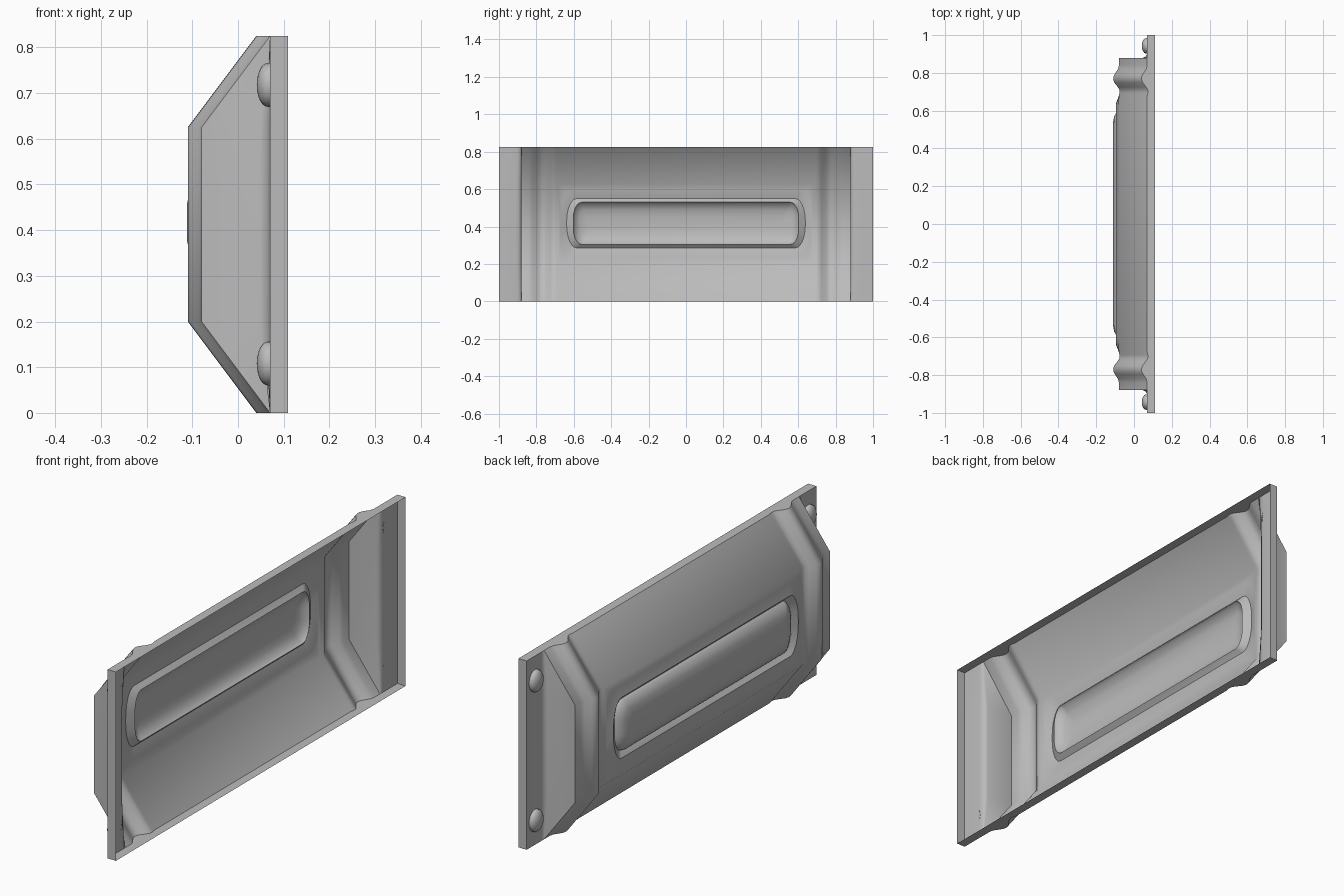
import bpy
import bmesh
from math import cos, sin, pi

cube = bpy.data.objects.get("Cube")
if cube:
    bpy.data.objects.remove(cube, do_unlink=True)

grey = bpy.data.materials.new("plain_grey")
grey.use_nodes = True
colour = (0.5, 0.5, 0.5, 1)
grey.diffuse_color = colour
grey.node_tree.nodes["Principled BSDF"].inputs["Base Color"].default_value = colour

HEIGHT, BASE, RIM = 0.825, 0.07, 0.11
LOW, HIGH, DEPTH = 0.2, 0.625, 0.15
SPAN = 0.68


def finish(bm, name, angle):
    mesh = bpy.data.meshes.new(name)
    bm.to_mesh(mesh)
    bm.free()
    mesh.materials.append(grey)
    obj = bpy.data.objects.new(name, mesh)
    bpy.context.collection.objects.link(obj)
    bpy.ops.object.select_all(action="DESELECT")
    obj.select_set(True)
    bpy.context.view_layer.objects.active = obj
    bpy.ops.object.shade_smooth_by_angle(angle=angle)
    return obj


def rounded_loop(bm, half_y, z0, z1, x, ry, rz, steps=6):
    """Closed loop with elliptical corners, as four corner groups."""
    verts = []
    corners = [(1, z1, 0), (-1, z1, 1), (-1, z0, 2), (1, z0, 3)]
    for side, z, quarter in corners:
        cy = side * (half_y - ry)
        cz = z - rz if z == z1 else z + rz
        for i in range(steps + 1):
            a = (quarter + i / steps) * pi / 2
            verts.append(bm.verts.new((x, cy + ry * cos(a), cz + rz * sin(a))))
    return verts


# Lengthwise profile of one end: y, share of the full depth, extra rib height
half = [(1, 0, 0), (0.91, 0, 0), (0.895, 0.02, 0), (0.885, 0.07, 0),
        (0.88, 0.16, 0), (0.88, 1, 0), (0.84, 1, 0), (0.82, 1, 0.005),
        (0.795, 1, 0.022), (0.78, 1, 0.029), (0.765, 1, 0.03),
        (0.75, 1, 0.025), (0.725, 1, 0.006), (0.71, 1, -0.003),
        (0.695, 1, -0.004), (SPAN, 1, 0)]
profile = [(-y, s, r) for y, s, r in half] + half[::-1]
levels = [(0, 0), (LOW, DEPTH), (HIGH, DEPTH), (HEIGHT, 0)]

# Bent sheet: end flanges, end walls, cross ribs and sloped sides
bm = bmesh.new()
grid = [[bm.verts.new((BASE - s * h - r, y, z)) for z, h in levels]
        for y, s, r in profile]
middle = len(half) - 1
for i in range(len(grid) - 1):
    for j in range(len(levels) - 1):
        if i == middle and j == 1:
            continue
        a, b = grid[i], grid[i + 1]
        bm.faces.new((a[j], b[j], b[j + 1], a[j + 1]))

# Raised centre panel with an inset border and a long trough
left, right = grid[middle], grid[middle + 1]
steps = 6
frame = [v for v in (right[2], left[2], left[1], right[1]) for _ in range(steps + 1)]
rings = [frame]
for spec in [(0.67, 0.24, 0.595, -0.083, 0.06, 0.12),
             (0.638, 0.285, 0.55, -0.096, 0.055, 0.12),
             (0.602, 0.305, 0.53, -0.076, 0.045, 0.08),
             (0.596, 0.311, 0.524, -0.09, 0.045, 0.08),
             (0.57, 0.345, 0.49, -0.105, 0.03, 0.05),
             (0.53, 0.38, 0.455, -0.112, 0.02, 0.03)]:
    rings.append(rounded_loop(bm, *spec, steps=steps))
for outer, inner in zip(rings, rings[1:]):
    count = len(outer)
    for i in range(count):
        k = (i + 1) % count
        bm.faces.new(list(dict.fromkeys((outer[i], outer[k], inner[k], inner[i]))))
bm.faces.new(rings[-1])
bmesh.ops.remove_doubles(bm, verts=bm.verts[:], dist=0.0002)

# Rim turned back around the whole outline
edges = [e for e in bm.edges if e.is_boundary]
extruded = bmesh.ops.extrude_edge_only(bm, edges=edges)
for item in extruded["geom"]:
    if isinstance(item, bmesh.types.BMVert):
        item.co.x = RIM
bmesh.ops.recalc_face_normals(bm, faces=bm.faces[:])
finish(bm, "pressed_panel", 0.72)

# Domed rivets on the end flanges
for side, end in ((-1, "front"), (1, "back")):
    for z, place in ((0.108, "lower"), (0.718, "upper")):
        bm = bmesh.new()
        bmesh.ops.create_uvsphere(bm, u_segments=20, v_segments=12, radius=1)
        bmesh.ops.delete(bm, geom=[v for v in bm.verts if v.co.z < -0.01],
                         context="VERTS")
        for v in bm.verts:
            across, up, out = v.co
            v.co = (BASE - 0.005 - 0.024 * out, side * 0.943 + 0.041 * across,
                    z + 0.048 * up)
        # Straight collar seating the dome on the flange
        collar = bmesh.ops.extrude_edge_only(
            bm, edges=[e for e in bm.edges if e.is_boundary])
        for item in collar["geom"]:
            if isinstance(item, bmesh.types.BMVert):
                item.co.x = BASE
        bmesh.ops.recalc_face_normals(bm, faces=bm.faces[:])
        finish(bm, f"{end}_{place}_rivet", 0.72)
